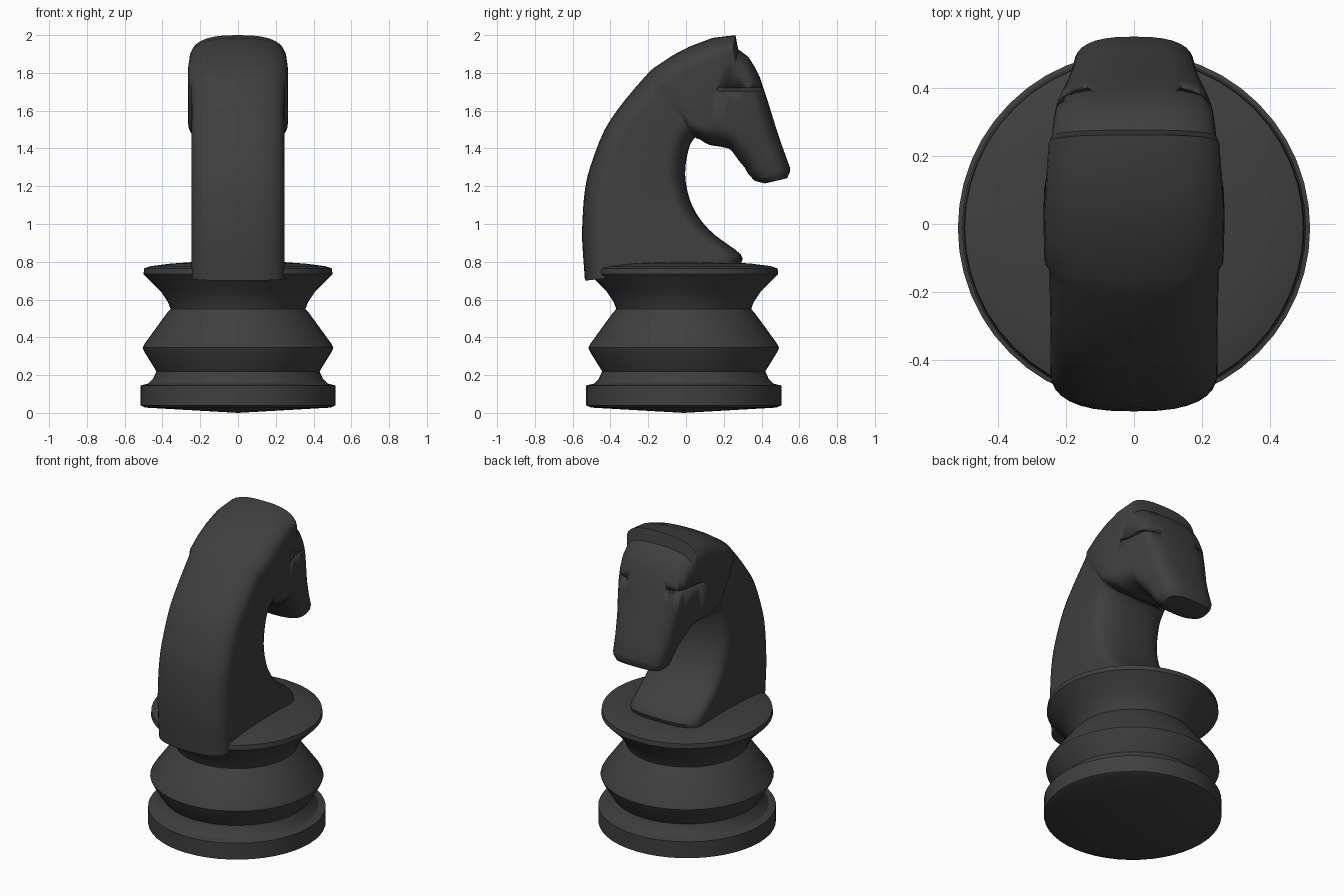
import bpy, bmesh, math
from mathutils import Vector

if "Cube" in bpy.data.objects:
    bpy.data.objects.remove(bpy.data.objects["Cube"])

mat = bpy.data.materials.new("charcoal")
mat.diffuse_color = (0.05, 0.05, 0.05, 1)
mat.use_nodes = True
mat.node_tree.nodes["Principled BSDF"].inputs["Base Color"].default_value = mat.diffuse_color


def finish(name, bm, angle):
    bmesh.ops.recalc_face_normals(bm, faces=bm.faces)
    me = bpy.data.meshes.new(name)
    bm.to_mesh(me)
    bm.free()
    me.materials.append(mat)
    ob = bpy.data.objects.new(name, me)
    bpy.context.collection.objects.link(ob)
    bpy.ops.object.select_all(action='DESELECT')
    ob.select_set(True)
    bpy.context.view_layer.objects.active = ob
    bpy.ops.object.shade_smooth_by_angle(angle=math.radians(angle))
    return ob


def bridge(bm, rings):
    for a, b in zip(rings, rings[1:]):
        n = len(a)
        for i in range(n):
            j = (i + 1) % n
            bm.faces.new((a[i], a[j], b[j], b[i]))


# Turned base: (radius, height) profile, closed by shallow cones
profile = [(.49, .028), (.517, .04), (.517, .145), (.475, .155), (.45, .18), (.432, .22),
           (.497, .325), (.505, .345), (.495, .365), (.43, .455), (.375, .53), (.357, .55),
           (.37, .585), (.41, .645), (.5, .735), (.497, .765), (.46, .777), (.36, .79), (.22, .8)]
SEG = 48
bm = bmesh.new()
rings = [[bm.verts.new((r * math.cos(2 * math.pi * i / SEG),
                        r * math.sin(2 * math.pi * i / SEG) - .012, z)) for i in range(SEG)]
         for r, z in profile]
bridge(bm, rings)
for ring, z in ((rings[0], 0), (rings[-1], .8)):
    tip = bm.verts.new((0, -.012, z))
    for i in range(SEG):
        bm.faces.new((ring[i], ring[(i + 1) % SEG], tip))
finish("base", bm, 25)

# Horse sections: outer y, z, inner y, z, half width
neck = [(-.535, .70, .29, .79, .245), (-.54, .77, .29, .84, .245), (-.55, .92, .155, .94, .245),
        (-.546, 1.06, .075, 1.025, .245), (-.535, 1.18, .02, 1.13, .245),
        (-.508, 1.30, -.005, 1.265, .245), (-.43, 1.5, .015, 1.40, .245),
        (-.32, 1.66, .045, 1.455, .247), (-.19, 1.81, .055, 1.453, .249)]
head = [(-.165, 1.83, .07, 1.45, .263), (-.07, 1.893, .10, 1.43, .265),
        (.02, 1.94, .12, 1.42, .264), (.14, 1.985, .135, 1.416, .258),
        (.262, 2.0, .15, 1.414, .25),
        (.276, 1.925, .18, 1.41, .242), (.33, 1.885, .225, 1.40, .236),
        (.365, 1.83, .24, 1.39, .231), (.39, 1.78, .255, 1.37, .226),
        (.43, 1.66, .28, 1.335, .212), (.47, 1.53, .31, 1.30, .198),
        (.51, 1.41, .33, 1.265, .185), (.55, 1.30, .36, 1.232, .175),
        (.55, 1.275, .375, 1.225, .167), (.535, 1.242, .42, 1.215, .145)]


def smooth_path(rows, steps=3):
    """Catmull-Rom interpolation of the section rows."""
    out = []
    for i in range(len(rows) - 1):
        p0, p1, p2, p3 = [rows[min(max(k, 0), len(rows) - 1)] for k in range(i - 1, i + 3)]
        for s in range(steps):
            t = s / steps
            out.append([.5 * (2 * b + (c - a) * t + (2 * a - 5 * b + 4 * c - d) * t * t
                              + (3 * b - a - 3 * c + d) * t ** 3)
                        for a, b, c, d in zip(p0, p1, p2, p3)])
    return out + [rows[-1]]


def section(bm, row):
    """Flat-sided section with rounded outer and inner ends."""
    oy, oz, iy, iz, w = row
    o, n = Vector((0, oy, oz)), Vector((0, iy, iz))
    depth = (n - o).length
    r = min(.115, depth * .42)
    half = []
    for k in range(9):
        a = math.pi / 2 * k / 8
        half.append((w * math.sin(a) ** .75, r * (1 - max(math.cos(a), 0) ** .85)))
    right = half + [(w, depth / 2)] + [(x, depth - d) for x, d in reversed(half)]
    loop = right + [(-x, d) for x, d in reversed(right[1:-1])]
    axis = (n - o) / depth
    return [bm.verts.new(o + axis * d + Vector((x, 0, 0))) for x, d in loop]


bm = bmesh.new()
rings = [section(bm, row) for row in smooth_path(neck) + head]
bridge(bm, rings)
bm.faces.new(rings[0])
bm.faces.new(rings[-1])
horse = finish("horse_head", bm, 32)

# Brow creases cut into both sides of the face
bm = bmesh.new()
for s in (-1, 1):
    pts = [(s * x, y, z) for z in (1.705, 1.72)
           for x, y in ((.238, .17), (.195, .33), (.13, .41), (.3, .45), (.3, .17))]
    v = [bm.verts.new(p) for p in pts]
    bridge(bm, [v[:5], v[5:]])
    bm.faces.new(v[:5])
    bm.faces.new(v[5:])
cutter = finish("brow_cutter", bm, 30)
cutter.hide_render = True
mod = horse.modifiers.new("brow_crease", 'BOOLEAN')
mod.operation = 'DIFFERENCE'
mod.solver = 'EXACT'
mod.object = cutter
bpy.ops.object.select_all(action='DESELECT')
horse.select_set(True)
bpy.context.view_layer.objects.active = horse
bpy.ops.object.modifier_apply(modifier=mod.name)
bpy.data.objects.remove(cutter)
